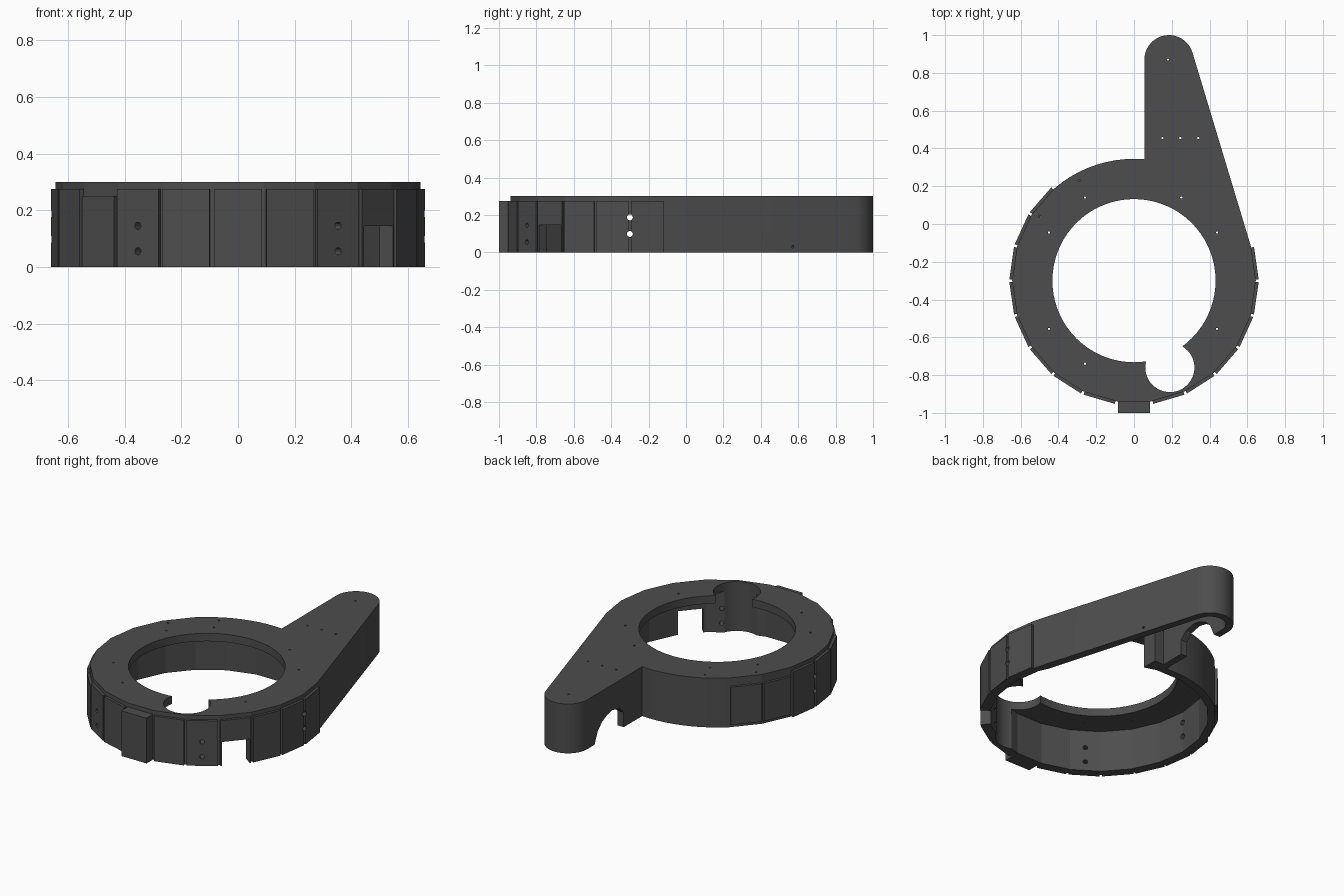
import bpy, bmesh, math
from mathutils import Vector, Matrix

if "Cube" in bpy.data.objects:
    bpy.data.objects.remove(bpy.data.objects["Cube"])

CY, R, T = -0.30, 0.645, 0.042         # ring centre y, outer radius, wall thickness
STEP = 360 / 22                        # one facet of the ring
TIP, TIP_R = Vector((0.185, 0.87)), 0.13

mat = bpy.data.materials.new("charcoal_grey")
mat.diffuse_color = (0.075, 0.075, 0.075, 1)
mat.use_nodes = True
mat.node_tree.nodes["Principled BSDF"].inputs["Base Color"].default_value = mat.diffuse_color


def ring_pt(deg, r=R):
    """Point on the ring, angle measured from the front towards +x."""
    a = math.radians(deg)
    return (r * math.sin(a), CY - r * math.cos(a))


def circle(x, y, r, n):
    return [(x + r * math.cos(2 * math.pi * i / n), y + r * math.sin(2 * math.pi * i / n))
            for i in range(n)]


def add_prism(bm, pts, z0, z1, matrix=None):
    vs = [bm.verts.new((p[0], p[1], z0)) for p in pts]
    f = bm.faces.new(vs)
    ext = bmesh.ops.extrude_face_region(bm, geom=[f])
    top = [v for v in ext["geom"] if isinstance(v, bmesh.types.BMVert)]
    bmesh.ops.translate(bm, verts=top, vec=(0, 0, z1 - z0))
    if matrix:
        bmesh.ops.transform(bm, matrix=matrix, verts=vs + top)


def add_rod(bm, centre, direction, r, length, n=12):
    q = Vector(direction).to_track_quat('Z', 'Y').to_matrix().to_4x4()
    add_prism(bm, circle(0, 0, r, n), -length / 2, length / 2,
              Matrix.Translation(centre) @ q)


def make(name, bm):
    bmesh.ops.recalc_face_normals(bm, faces=bm.faces)
    me = bpy.data.meshes.new(name)
    bm.to_mesh(me)
    bm.free()
    ob = bpy.data.objects.new(name, me)
    bpy.context.collection.objects.link(ob)
    me.materials.append(mat)
    return ob


def prism(name, pts, z0, z1):
    bm = bmesh.new()
    add_prism(bm, pts, z0, z1)
    return make(name, bm)


def cut(cutter, *targets):
    for ob in targets:
        m = ob.modifiers.new("cut", 'BOOLEAN')
        m.operation, m.solver, m.object = 'DIFFERENCE', 'EXACT', cutter
        bpy.context.view_layer.objects.active = ob
        bpy.ops.object.modifier_apply(modifier=m.name)
    bpy.data.objects.remove(cutter)


# Arm side runs from the ring tangentially onto the rounded tip
side = Vector(ring_pt(6.5 * STEP))
d = side - TIP
tan = math.atan2(d.y, d.x) + math.acos(TIP_R / d.length)
normal = Vector((math.cos(tan), math.sin(tan)))


def tip_arc(r, n=24):
    return [(TIP.x + r * math.cos(a), TIP.y + r * math.sin(a))
            for a in (math.pi + (tan - math.pi) * i / n for i in range(n + 1))]


# Housing: faceted ring, smooth at the back, plus the tapering arm
outline = [ring_pt((6.5 - i) * STEP) for i in range(16)]
a0, a1 = -8.5 * STEP, -184.9
outline += [ring_pt(a0 + (a1 - a0) * i / 10) for i in range(1, 11)]
outline += tip_arc(TIP_R)
housing = prism("housing", outline, 0, 0.30)

# Hollow underside of ring and arm
cut(prism("ring_cavity", [ring_pt((i + 0.5) * STEP, R - T) for i in range(22)], -0.1, 0.252),
    housing)
end = side - normal * T
cavity = tip_arc(TIP_R - T) + [(end.x, end.y - 0.03), (0.30, 0.0), (0.16, 0.20),
                               (0.16, 0.37), (TIP.x - TIP_R + T, 0.37)]
cut(prism("arm_cavity", cavity, -0.1, 0.25), housing)

# Central opening and round side notch
cut(prism("opening", circle(0, CY, 0.432, 72), -0.1, 0.4), housing)
cut(prism("notch", circle(0.19, -0.76, 0.13, 48), -0.1, 0.4), housing)

# Arched gap in the straight arm wall
bm = bmesh.new()
arch = [(0.52, -0.1), (0.52, 0.09), (0.56, 0.13), (0.63, 0.145), (0.68, 0.135),
        (0.73, 0.11), (0.77, 0.07), (0.80, 0.0), (0.80, -0.1)]
axes = Matrix(((0, 0, 1, 0), (1, 0, 0, 0), (0, 1, 0, 0), (0, 0, 0, 1)))
add_prism(bm, arch, 0.0, 0.12, axes)
cut(make("arch", bm), housing)

# Raised panels around the ring: index from the front -> (bottom, top)
special = {-3: (0, 0.25), -7: (0.02, 0.25), -8: (0.02, 0.25)}
bm = bmesh.new()
for k in range(-8, 7):
    if k == 0:
        continue
    z0, z1 = special.get(k, (0, 0.275))
    lo, hi = (k - 0.5) * STEP + 0.6, (k + 0.5) * STEP - 0.6
    add_prism(bm, [ring_pt(lo, 0.637), ring_pt(hi, 0.637),
                   ring_pt(hi, 0.66), ring_pt(lo, 0.66)], z0, z1)
panels = make("wall_panels", bm)

# Front block
prism("front_block", [(-0.085, -1), (0.085, -1), (0.085, -0.93), (-0.085, -0.93)], 0, 0.275)

# Window in the front right wall
w0, w1 = 2.5 * STEP + 1.5, 3.5 * STEP - 1.2
cut(prism("window", [ring_pt(w0, 0.55), ring_pt(w1, 0.55), ring_pt(w1, 0.72),
                     ring_pt(w0, 0.72)], -0.1, 0.145), housing, panels)

# Screw holes through the walls
bm = bmesh.new()
for s in (-1, 1):
    for z in (0.055, 0.145):
        x, y = ring_pt(s * 2 * STEP, 0.64)
        add_rod(bm, (x, y, z), (x, y - CY, 0), 0.013, 0.16)
    for z in (0.098, 0.187):
        add_rod(bm, (s * 0.64, CY, z), (1, 0, 0), 0.016, 0.2)
p = side.lerp(TIP + normal * TIP_R, (0.57 - side.y) / (TIP.y + normal.y * TIP_R - side.y))
add_rod(bm, (p.x, p.y, 0.03), (normal.x, normal.y, 0), 0.007, 0.16)
cut(make("screw_holes", bm), housing, panels)

# Pin holes through the top
bm = bmesh.new()
for x, y in [(0.18, 0.87), (0.15, 0.455), (0.245, 0.455), (0.34, 0.455), (-0.29, 0.23),
             (-0.26, 0.14), (0.25, 0.14), (-0.5, 0.04), (-0.45, -0.045), (0.44, -0.045),
             (-0.45, -0.555), (0.44, -0.555), (-0.26, -0.74)]:
    add_rod(bm, (x, y, 0.3), (0, 0, 1), 0.006, 0.14, 10)
cut(make("pin_holes", bm), housing)

# Smooth the curved walls, keep edges sharp
bpy.ops.object.select_all(action='DESELECT')
housing.select_set(True)
bpy.context.view_layer.objects.active = housing
bpy.ops.object.shade_smooth_by_angle(angle=math.radians(14))
